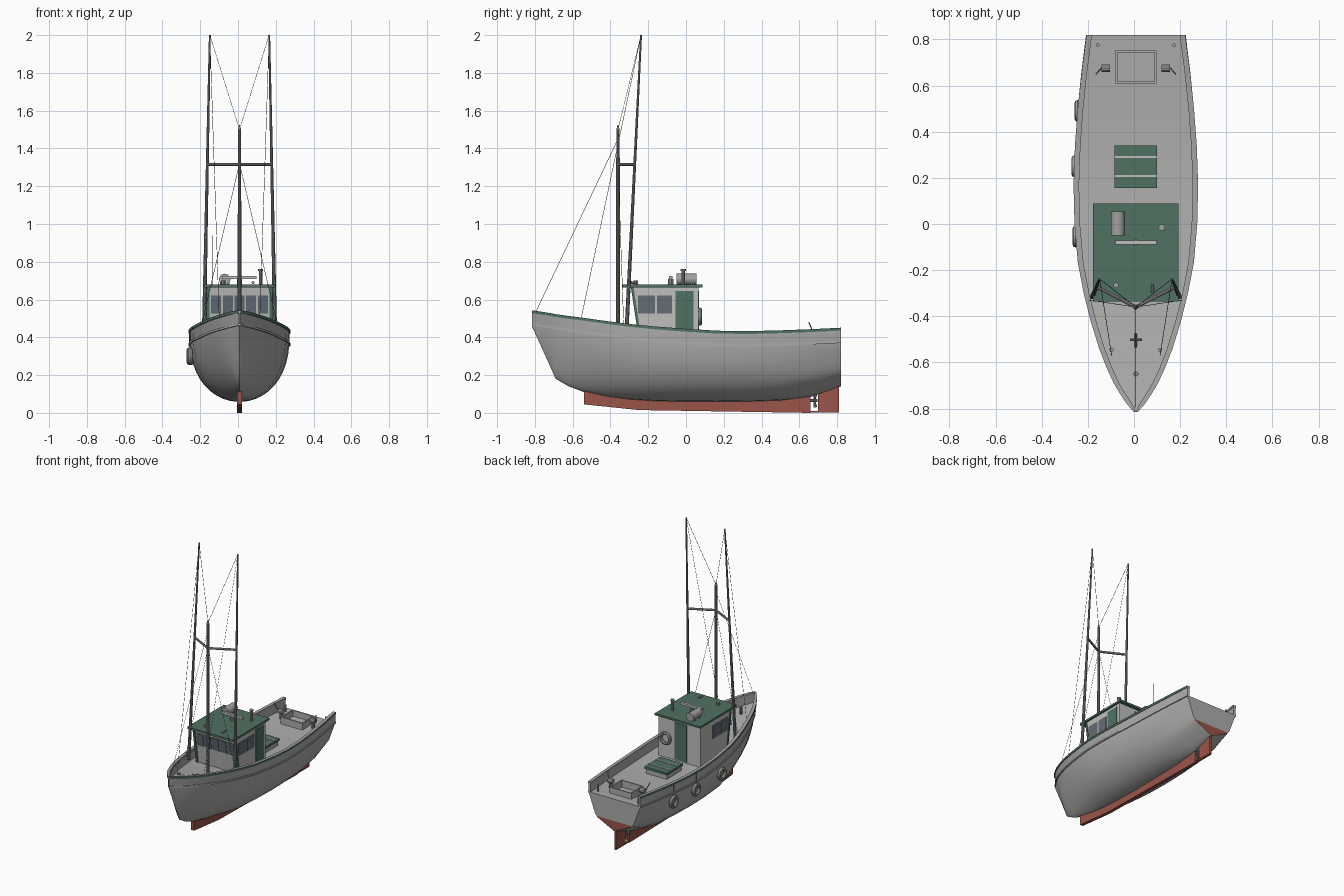
import bpy, bmesh, math
from mathutils import Vector, Matrix

if "Cube" in bpy.data.objects:
    bpy.data.objects.remove(bpy.data.objects["Cube"])

CX = 0.008          # centreline of the boat
built = []


def material(name, r, g, b):
    m = bpy.data.materials.new(name)
    m.use_nodes = True
    m.diffuse_color = (r, g, b, 1)
    m.node_tree.nodes["Principled BSDF"].inputs["Base Color"].default_value = (r, g, b, 1)
    return m


GREY = material("hull grey", 0.42, 0.42, 0.415)
PALE = material("cabin pale grey", 0.52, 0.52, 0.51)
GREEN = material("trim green", 0.08, 0.17, 0.12)
RED = material("keel red", 0.32, 0.09, 0.065)
GLASS = material("window blue grey", 0.125, 0.15, 0.18)
METAL = material("metal grey", 0.36, 0.36, 0.36)
SPAR = material("spar grey", 0.25, 0.25, 0.25)
DARK = material("rigging dark", 0.07, 0.07, 0.07)


def finish(name, bm, *mats):
    bmesh.ops.recalc_face_normals(bm, faces=bm.faces)
    me = bpy.data.meshes.new(name)
    bm.to_mesh(me)
    bm.free()
    for m in mats:
        me.materials.append(m)
    ob = bpy.data.objects.new(name, me)
    bpy.context.collection.objects.link(ob)
    built.append(ob)
    return ob


def box(name, centre, size, mat, tilt=0.0):
    bm = bmesh.new()
    mx = Matrix.Translation(centre) @ Matrix.Rotation(tilt, 4, 'X') @ Matrix.Diagonal((*size, 1))
    bmesh.ops.create_cube(bm, size=1, matrix=mx)
    return finish(name, bm, mat)


def rod(name, a, b, r, mat, r2=None, sides=10):
    a, b = Vector(a), Vector(b)
    d = b - a
    bm = bmesh.new()
    mx = Matrix.Translation((a + b) / 2) @ d.to_track_quat('Z', 'Y').to_matrix().to_4x4()
    bmesh.ops.create_cone(bm, cap_ends=True, segments=sides, radius1=r,
                          radius2=r if r2 is None else r2, depth=d.length, matrix=mx)
    return finish(name, bm, mat)


def prism(name, outline, x0, x1, mat):
    """Extrude a (y, z) outline across x."""
    bm = bmesh.new()
    face = bm.faces.new([bm.verts.new((x0, y, z)) for y, z in outline])
    ext = bmesh.ops.extrude_face_region(bm, geom=[face])["geom"]
    bmesh.ops.translate(bm, vec=(x1 - x0, 0, 0), verts=[v for v in ext if isinstance(v, bmesh.types.BMVert)])
    return finish(name, bm, mat)


def loft(rings):
    """Skin closed rings; the last cap is returned for painting."""
    bm = bmesh.new()
    vs = [[bm.verts.new(p) for p in ring] for ring in rings]
    n = len(vs[0])
    for a, b in zip(vs, vs[1:]):
        for i in range(n):
            j = (i + 1) % n
            bm.faces.new((a[i], a[j], b[j], b[i]))
    bm.faces.new(vs[0])
    return bm, bm.faces.new(vs[-1])


def ring_shape(name, centre, major, minor, axis, mat):
    bpy.ops.mesh.primitive_torus_add(location=centre, major_radius=major, minor_radius=minor,
                                     major_segments=24, minor_segments=8,
                                     rotation=(math.pi / 2, 0, 0) if axis == 'Y' else (0, math.pi / 2, 0))
    ob = bpy.context.object
    ob.name = name
    ob.data.materials.append(mat)
    built.append(ob)


# Hull stations: y, half width, sheer height, bottom height
STATIONS = [(-.815, .004, .54, .455), (-.78, .035, .535, .38), (-.73, .068, .527, .27),
            (-.69, .092, .52, .18), (-.62, .124, .51, .14), (-.54, .155, .5, .11),
            (-.42, .192, .483, .085), (-.3, .222, .468, .07), (-.17, .247, .455, .062),
            (0, .262, .442, .058), (.17, .266, .432, .058), (.34, .26, .43, .06),
            (.5, .248, .434, .065), (.66, .231, .44, .085), (.82, .21, .448, .14)]
DECK_DROP = .072


def half_width(y, w, zs, zb, z):
    """Round section amidships, fine at the bow, with a chine at the stern."""
    full = min(1, max(0, (y + .82) / .65))
    aft = max(0, (y - .5) / .32)
    u = max(0, (z - zb) / (zs - zb))
    bilge = (1 - (1 - u) ** (1.2 + 1.3 * full)) ** (.85 - .35 * full)
    chine = 3 * u if u < .24 else .72 + .28 * min(1, (u - .24) / .52)
    return w * (bilge + aft * (chine - bilge))


def deck_z(y):
    for a, b in zip(STATIONS, STATIONS[1:]):
        if y <= b[0]:
            t = (y - a[0]) / (b[0] - a[0])
            return a[2] + t * (b[2] - a[2]) - DECK_DROP


# Hull with deck and bulwarks
rings = []
for y, w, zs, zb in STATIONS:
    zd = zs - DECK_DROP
    levels = [zb + (zd - zb) * (i / 10) ** 1.8 for i in range(11)] + [zs]
    side = [(half_width(y, w, zs, zb, z), z) for z in levels]
    inner = max(w - .016, .001)
    rings.append([(CX + x, y, z) for x, z in reversed(side)]
                 + [(CX - x, y, z) for x, z in side[1:]]
                 + [(CX + sx * inner, y, z) for sx, z in ((-1, zs), (-1, zd), (1, zd), (1, zs))])
bm, transom = loft(rings)
bmesh.ops.bisect_plane(bm, geom=[transom, *transom.edges, *transom.verts],
                       plane_co=(0, 0, .215), plane_no=(0, 0, 1))
for f in bm.faces:
    c = f.calc_center_median()
    f.material_index = int(c.y > .819 and c.z < .215)
finish("hull", bm, GREY, RED)

# Rail caps with green outer edges, and rub rails
for s, side in ((1, "left"), (-1, "right")):
    cap, rub = [], []
    for y, w, zs, zb in STATIONS:
        zd = zs - DECK_DROP
        wd = half_width(y, w, zs, zb, zd)
        cap.append([(CX + s * max(x, 0), y, z) for x, z in
                    ((w + .004, zs - .012), (w + .004, zs + .003), (w - .02, zs + .003), (w - .02, zs - .012))])
        rub.append([(CX + s * max(x, 0), y, z) for x, z in
                    ((wd + .006, zd - .006), (wd + .006, zd + .006), (wd - .004, zd + .006), (wd - .004, zd - .006))])
    bm, _ = loft(cap)
    bmesh.ops.recalc_face_normals(bm, faces=bm.faces)
    for f in bm.faces:
        f.material_index = int(abs(f.normal.z) < .7 and s * f.normal.x > .1)
    finish(side + "_rail_cap", bm, METAL, GREEN)
    finish(side + "_rub_rail", loft(rub)[0], GREY)

# Keel, rudder and propeller
prism("keel", [(-.54, .115), (-.54, .045), (-.25, .015), (.66, 0), (.66, .1), (.5, .08), (0, .07), (-.3, .08)],
      CX - .012, CX + .012, RED)
prism("rudder", [(.7, .01), (.81, .01), (.81, .14), (.7, .12)], CX - .008, CX + .008, RED)
box("skeg", (CX, .73, .005), (.016, .16, .008), RED)
rod("propeller_shaft", (CX, .64, .065), (CX, .695, .065), .008, SPAR)
for s in (1, -1):
    rod("propeller_blade", (CX, .68, .065), (CX + s * .006, .685, .065 + s * .034), .004, SPAR, .01, 6)

# Wheelhouse
HW = .172
prism("wheelhouse", [(-.24, .37), (-.285, .668), (.065, .668), (.065, .36)], CX - HW, CX + HW, PALE)
box("wheelhouse_roof", (CX, -.124, .672), (.37, .425, .014), GREEN)
TILT = math.atan2(.045, .298)


def front_y(z):
    return -.24 - (z - .37) * math.tan(TILT)


for i in range(5):
    box("front_window", (CX + (i - 2) * .062, front_y(.575) - .001, .575), (.053, .008, .095), GLASS, TILT)
for s in (1, -1):
    x = CX + s * HW
    box("front_corner_post", (x - s * .004, front_y(.52), .52), (.016, .014, .296), GREEN, TILT)
    for y, wid in ((-.21, .09), (-.113, .08)):
        box("side_window", (x, y, .573), (.008, wid, .095), GLASS)
box("side_door", (CX + HW, -.008, .515), (.009, .094, .26), GREEN)
box("back_door", (CX - .012, .065, .51), (.1, .009, .27), GREEN)
ring_shape("lifebuoy", (CX + .108, .074, .51), .037, .011, 'Y', METAL)

# Roof fittings
rod("raft_canister", (-.07, -.05, .707), (-.07, .055, .707), .03, METAL, sides=16)
for y in (-.025, .03):
    box("raft_cradle", (-.07, y, .685), (.05, .01, .02), SPAR)
rod("radar_pedestal", (CX, -.08, .675), (CX, -.08, .71), .014, METAL)
box("radar_bar", (CX, -.08, .716), (.178, .018, .016), PALE)
rod("exhaust_pipe", (.12, -.015, .67), (.12, -.015, .75), .009, METAL)
rod("exhaust_cap", (.12, -.015, .75), (.12, -.015, .762), .014, METAL)
rod("roof_lamp", (-.078, -.265, .67), (-.078, -.265, .7), .012, METAL)
rod("roof_horn", (.08, -.3, .69), (.08, -.26, .69), .008, METAL, .005)
for x, top in ((-.137, .94), (.156, 1.06)):
    rod("whip_antenna", (x, .045, .67), (x, .045, top), .0012, DARK, sides=5)

# Mast, outrigger poles and rigging
MAST = Vector((CX, -.36, 0))


def on_mast(z):
    return MAST + Vector((0, 0, z))


rod("mast", on_mast(.39), on_mast(1.5), .011, SPAR, .009)
rod("mast_tip", on_mast(1.5), on_mast(1.525), .009, SPAR, .002)
for s in (1, -1):
    foot, tip = Vector((CX + s * .188, -.315, .43)), Vector((CX + s * .157, -.238, 2))
    rod("outrigger_pole", foot, tip, .011, SPAR, .005)
    rod("spreader", on_mast(1.315), foot.lerp(tip, (1.315 - .43) / 1.57), .008, METAL)
    rod("pole_stay", tip, on_mast(1.5), .0012, DARK, sides=4)
    rod("pole_forestay", tip, (CX + s * .105, -.57, .43), .0012, DARK, sides=4)
    rod("mast_shroud", on_mast(1.32), (CX + s * .2, -.33, .47), .0012, DARK, sides=4)
    rod("stay_eye", (CX + s * .105, -.545, .42), (CX + s * .105, -.545, .44), .009, METAL)
rod("forestay", on_mast(1.45), (CX, -.795, .535), .0012, DARK, sides=4)

# Fish hatch
zd = deck_z(.25)
box("hatch_base", (CX, .248, zd + .015), (.17, .17, .04), GREY)
box("hatch_cover", (CX, .248, zd + .042), (.185, .185, .016), GREEN)
for y in (.208, .29):
    box("hatch_batten", (CX, y, zd + .05), (.185, .009, .008), PALE)

# Open stern well
zd = deck_z(.68) + .022
for s in (1, -1):
    box("well_side", (CX + s * .085, .68, zd), (.009, .142, .05), GREY)
    box("well_end", (CX, .68 + s * .067, zd), (.17, .009, .05), GREY)

# Winches and mooring posts
for s in (1, -1):
    x = CX + s * .13
    rod("winch_stand", (x, .675, zd - .025), (x, .675, zd + .02), .012, METAL)
    rod("winch_drum", (x - .018, .675, zd + .03), (x + .018, .675, zd + .03), .018, METAL)
    rod("winch_lever", (x + s * .02, .675, zd + .03), (x + s * .042, .65, zd + .09), .003, SPAR)
    rod("mooring_post", (CX + s * .165, .775, .37), (CX + s * .165, .775, .42), .008, METAL)
zd = deck_z(-.65)
rod("bow_bollard", (CX, -.65, zd), (CX, -.65, zd + .05), .011, SPAR)
zd = deck_z(-.5)
rod("anchor_shank", (CX, -.535, zd + .012), (CX, -.475, zd + .012), .005, SPAR)
rod("anchor_stock", (CX - .026, -.5, zd + .012), (CX + .026, -.5, zd + .012), .005, SPAR)

# Tyre fenders hung on one side
for y, w in ((.49, .249), (.25, .263), (-.055, .258)):
    x = CX - w * .96 - .014
    ring_shape("tyre_fender", (x, y, .3), .034, .013, 'X', METAL)
    rod("fender_rope", (x, y, .335), (CX - w - .004, y, .43), .0015, SPAR, sides=5)

# Smooth the round parts, keep edges crisp
bpy.ops.object.select_all(action='DESELECT')
for ob in built:
    ob.select_set(True)
bpy.context.view_layer.objects.active = built[0]
bpy.ops.object.shade_smooth_by_angle(angle=math.radians(35))
